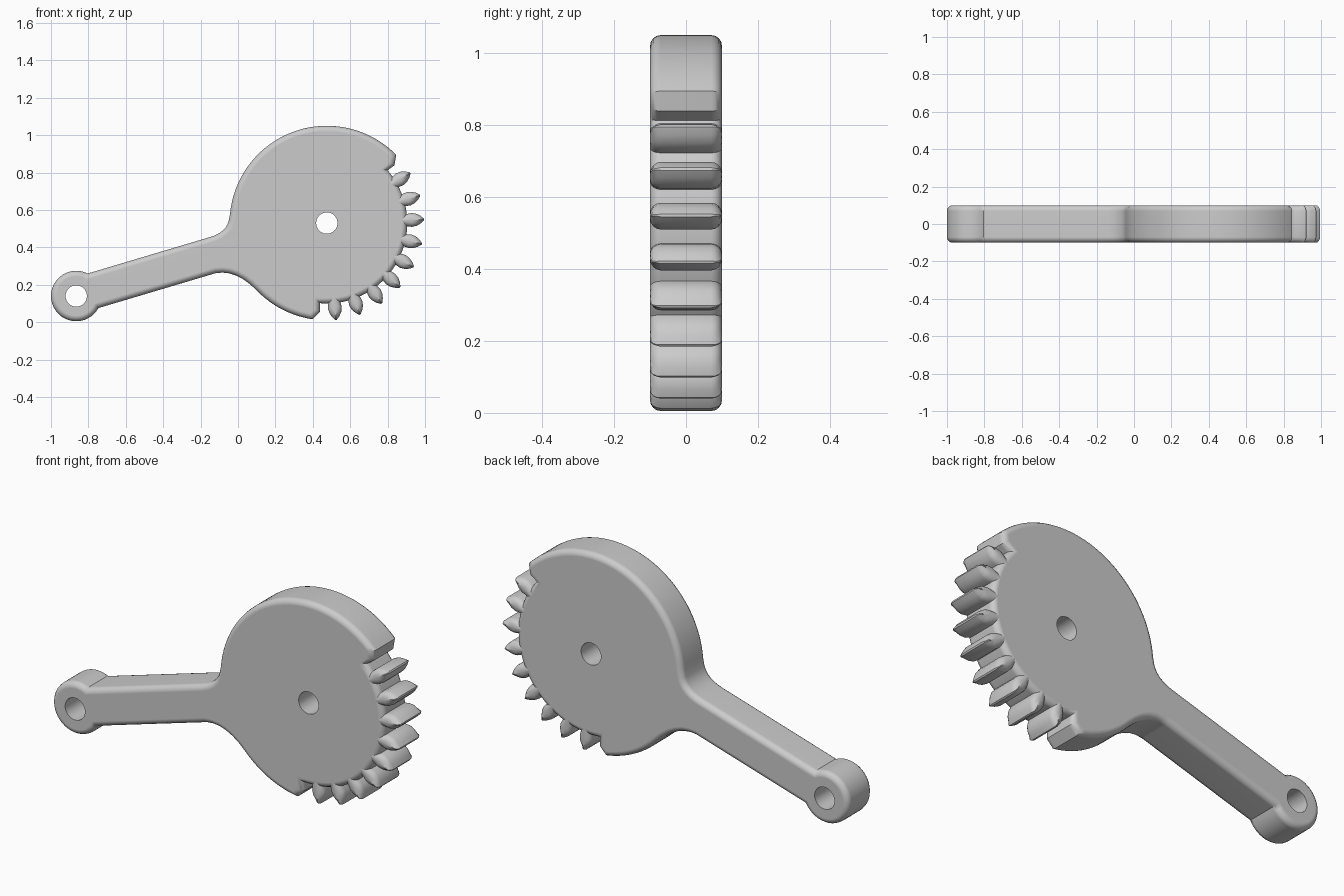
import bpy, bmesh
from math import sin, cos, radians, pi
from mathutils import Vector, Matrix

cube = bpy.data.objects.get("Cube")
if cube:
    bpy.data.objects.remove(cube, do_unlink=True)

HALF = 0.1              # half thickness
ROUND = 0.03            # edge rounding
GEAR = Vector((0.475, 0.53))
EYE = Vector((-0.865, 0.14))
OUTER, ROOT = 0.52, 0.43

mat = bpy.data.materials.new("grey")
mat.use_nodes = True
GREY = (0.6, 0.6, 0.6, 1)
mat.diffuse_color = GREY
mat.node_tree.nodes["Principled BSDF"].inputs["Base Color"].default_value = GREY


def make_object(name, bm):
    bmesh.ops.recalc_face_normals(bm, faces=bm.faces)
    mesh = bpy.data.meshes.new(name)
    bm.to_mesh(mesh)
    bm.free()
    mesh.materials.append(mat)
    obj = bpy.data.objects.new(name, mesh)
    bpy.context.collection.objects.link(obj)
    return obj


def smooth(obj):
    bpy.ops.object.select_all(action='DESELECT')
    obj.select_set(True)
    bpy.context.view_layer.objects.active = obj
    bpy.ops.object.shade_smooth_by_angle(angle=radians(35))


def polar(centre, radius, degrees):
    a = radians(degrees)
    return centre + Vector((cos(a), sin(a))) * radius


def arc(centre, radius, start, end, steps):
    return [polar(centre, radius, start + (end - start) * i / steps) for i in range(steps + 1)]


def fillet(a, b, c, steps=6):
    a, b, c = Vector(a), Vector(b), Vector(c)
    return [a.lerp(b, i / steps).lerp(b.lerp(c, i / steps), i / steps) for i in range(steps + 1)]


# Body outline: disc rim, arm, eye, lower rim, toothed root arc
outline = arc(GEAR, OUTER, 44.5, 175, 40)
outline += fillet((-0.05, 0.54), (-0.065, 0.48), (-0.15, 0.455))
outline += arc(EYE, 0.135, 63, 331.5, 32)
outline += fillet((-0.12, 0.262), (-0.01, 0.283), (0.1, 0.17))
outline += arc(GEAR, OUTER, 227, 261.5, 9)
outline += [polar(GEAR, 0.475, 265.5)]
outline += arc(GEAR, ROOT, 265, 401, 36)
outline += [polar(GEAR, 0.475, 400.5)]

bm = bmesh.new()
base = bm.faces.new([bm.verts.new((p.x, -HALF, p.y)) for p in outline])
extruded = bmesh.ops.extrude_face_region(bm, geom=[base], use_keep_orig=True)["geom"]
top = [f for f in extruded if isinstance(f, bmesh.types.BMFace)][0]
bmesh.ops.translate(bm, verts=top.verts, vec=(0, 2 * HALF, 0))
bmesh.ops.recalc_face_normals(bm, faces=bm.faces)
rim = list(base.edges) + list(top.edges)
bmesh.ops.bevel(bm, geom=rim, offset=ROUND, segments=4, profile=0.5,
                affect='EDGES', clamp_overlap=False)
body = make_object("gear_lever_body", bm)

# Pivot holes
for name, centre in (("gear_hole_cutter", GEAR), ("eye_hole_cutter", EYE)):
    bm = bmesh.new()
    bmesh.ops.create_cone(bm, cap_ends=True, segments=40, radius1=0.057, radius2=0.057, depth=1,
                          matrix=Matrix.Translation((centre.x, 0, centre.y)) @ Matrix.Rotation(pi / 2, 4, 'X'))
    cutter = make_object(name, bm)
    cutter.hide_render = True
    cutter.hide_viewport = True
    cut = body.modifiers.new("hole", 'BOOLEAN')
    cut.operation = 'DIFFERENCE'
    cut.solver = 'EXACT'
    cut.object = cutter
smooth(body)
body.modifiers.new("even_shading", 'WEIGHTED_NORMAL').keep_sharp = True

# Teeth: leaf-shaped sections that shrink towards both faces
LEAF = [(0.40, 0.03), (0.43, 0.033), (0.455, 0.037), (0.48, 0.032), (0.502, 0.02), (0.52, 0.004)]
sections = []
for i in range(5):
    a = i / 4 * pi / 2
    sections.append((HALF - ROUND * (1 - cos(a)), ROUND * (1 - sin(a))))
sections += [(-y, d) for y, d in reversed(sections)]


def tooth(name, degrees):
    bm = bmesh.new()
    rings = []
    for y, d in sections:
        half = [(r - d * max(0, (r - ROOT) / (OUTER - ROOT)) * 0.8, max(w - d, 0.002)) for r, w in LEAF]
        loop = half + [(r, -w) for r, w in reversed(half)]
        rings.append([bm.verts.new((r, y, w)) for r, w in loop])
    n = len(rings[0])
    for a, b in zip(rings, rings[1:]):
        for i in range(n):
            bm.faces.new((a[i], a[(i + 1) % n], b[(i + 1) % n], b[i]))
    bm.faces.new(rings[0])
    bm.faces.new(rings[-1])
    place = Matrix.Translation((GEAR.x, 0, GEAR.y)) @ Matrix.Rotation(-radians(degrees), 4, 'Y')
    bmesh.ops.transform(bm, matrix=place, verts=bm.verts)
    smooth(make_object(name, bm))


for i in range(9):
    tooth(f"tooth_{i + 1}", 31 - 14.45 * i)
